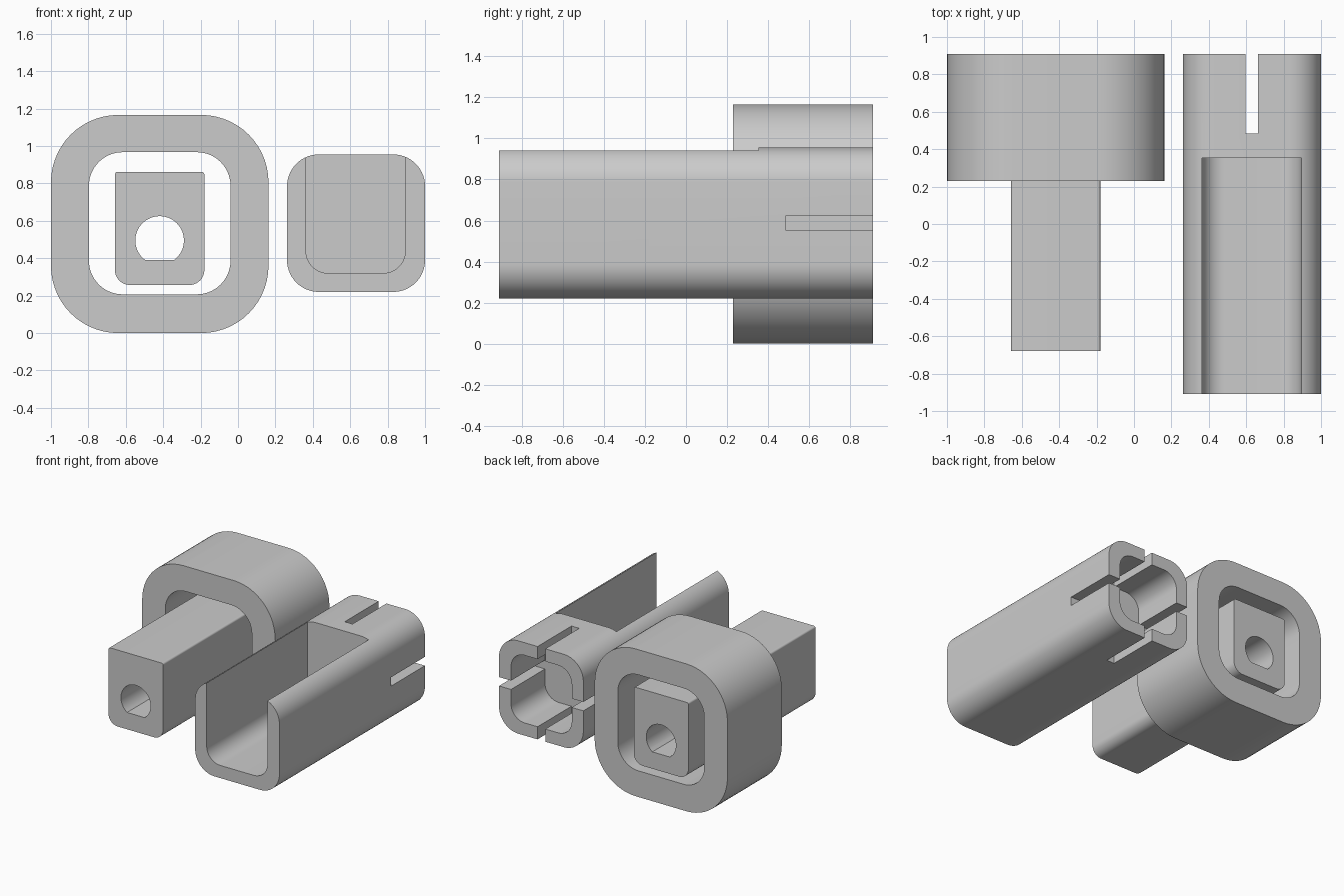
import bpy
import bmesh
from math import sin, cos, pi, asin

cube = bpy.data.objects.get("Cube")
if cube:
    bpy.data.objects.remove(cube, do_unlink=True)

grey = bpy.data.materials.new("plain grey")
grey.use_nodes = True
grey.diffuse_color = (0.6, 0.6, 0.6, 1)
grey.node_tree.nodes["Principled BSDF"].inputs["Base Color"].default_value = (0.6, 0.6, 0.6, 1)


def prism(name, outline, y0, y1):
    """Extrude an (x, z) outline along y."""
    bm = bmesh.new()
    face = bm.faces.new([bm.verts.new((x, y0, z)) for x, z in outline])
    ext = bmesh.ops.extrude_face_region(bm, geom=[face], use_keep_orig=True)
    for v in ext["geom"]:
        if isinstance(v, bmesh.types.BMVert):
            v.co.y = y1
    bmesh.ops.recalc_face_normals(bm, faces=bm.faces)
    mesh = bpy.data.meshes.new(name)
    bm.to_mesh(mesh)
    bm.free()
    mesh.materials.append(grey)
    obj = bpy.data.objects.new(name, mesh)
    bpy.context.collection.objects.link(obj)
    return obj


def rounded(x0, x1, z0, z1, r_low, r_top, steps=14):
    """Rectangle outline with separate bottom and top corner radii."""
    pts = []
    corners = [(x1, z1, -1, -1, r_top), (x0, z1, 1, -1, r_top),
               (x0, z0, 1, 1, r_low), (x1, z0, -1, 1, r_low)]
    for i, (x, z, sx, sz, r) in enumerate(corners):
        if r == 0:
            pts.append((x, z))
            continue
        for k in range(steps + 1):
            a = (i + k / steps) * pi / 2
            pts.append((x + sx * r + r * cos(a), z + sz * r + r * sin(a)))
    return pts


def cut(obj, cutters):
    bpy.context.view_layer.objects.active = obj
    for c in cutters:
        c.hide_render = True
        mod = obj.modifiers.new("cut", "BOOLEAN")
        mod.operation = "DIFFERENCE"
        mod.solver = "EXACT"
        mod.object = c
        bpy.ops.object.modifier_apply(modifier=mod.name)
        bpy.data.objects.remove(c, do_unlink=True)


BACK, PAST = 0.91, 1.1

# Thick rounded collar
collar = prism("collar", rounded(-1, 0.163, 0, 1.166, 0.36, 0.36), 0.23, BACK)
cut(collar, [prism("collar_bore", rounded(-0.797, -0.04, 0.207, 0.967, 0.18, 0.18), 0, PAST)])

# Long block inside the collar, with a D-shaped shaft hole
block = prism("shaft_block", rounded(-0.658, -0.18, 0.257, 0.862, 0.08, 0.015), -0.68, BACK)
radius, centre_z, flat_z = 0.13, 0.495, 0.39
start = asin((flat_z - centre_z) / radius)
sweep = pi - 2 * start
d_hole = [(-0.419 + radius * cos(start + sweep * k / 40),
           centre_z + radius * sin(start + sweep * k / 40)) for k in range(41)]
cut(block, [prism("shaft_hole", d_hole, -PAST, PAST)])

# Open-topped channel with a slotted socket at the back
channel = prism("channel", rounded(0.262, 1, 0.22, 0.955, 0.17, 0.17), -BACK, BACK)
slot_y = 0.485
cut(channel, [
    prism("trough", rounded(0.363, 0.895, 0.32, 1.2, 0.12, 0), -PAST, 0.353),
    prism("socket", rounded(0.363, 0.895, 0.32, 0.855, 0.12, 0.12), slot_y, PAST),
    prism("upright_slot", rounded(0.595, 0.663, 0, 1.2, 0, 0), slot_y, PAST),
    prism("level_slot", rounded(0.2, 1.1, 0.553, 0.623, 0, 0), slot_y, PAST),
])

# Smooth the rounded corners, keep the edges crisp
bpy.ops.object.select_all(action="DESELECT")
for obj in (collar, block, channel):
    obj.select_set(True)
bpy.context.view_layer.objects.active = channel
bpy.ops.object.shade_smooth_by_angle()
